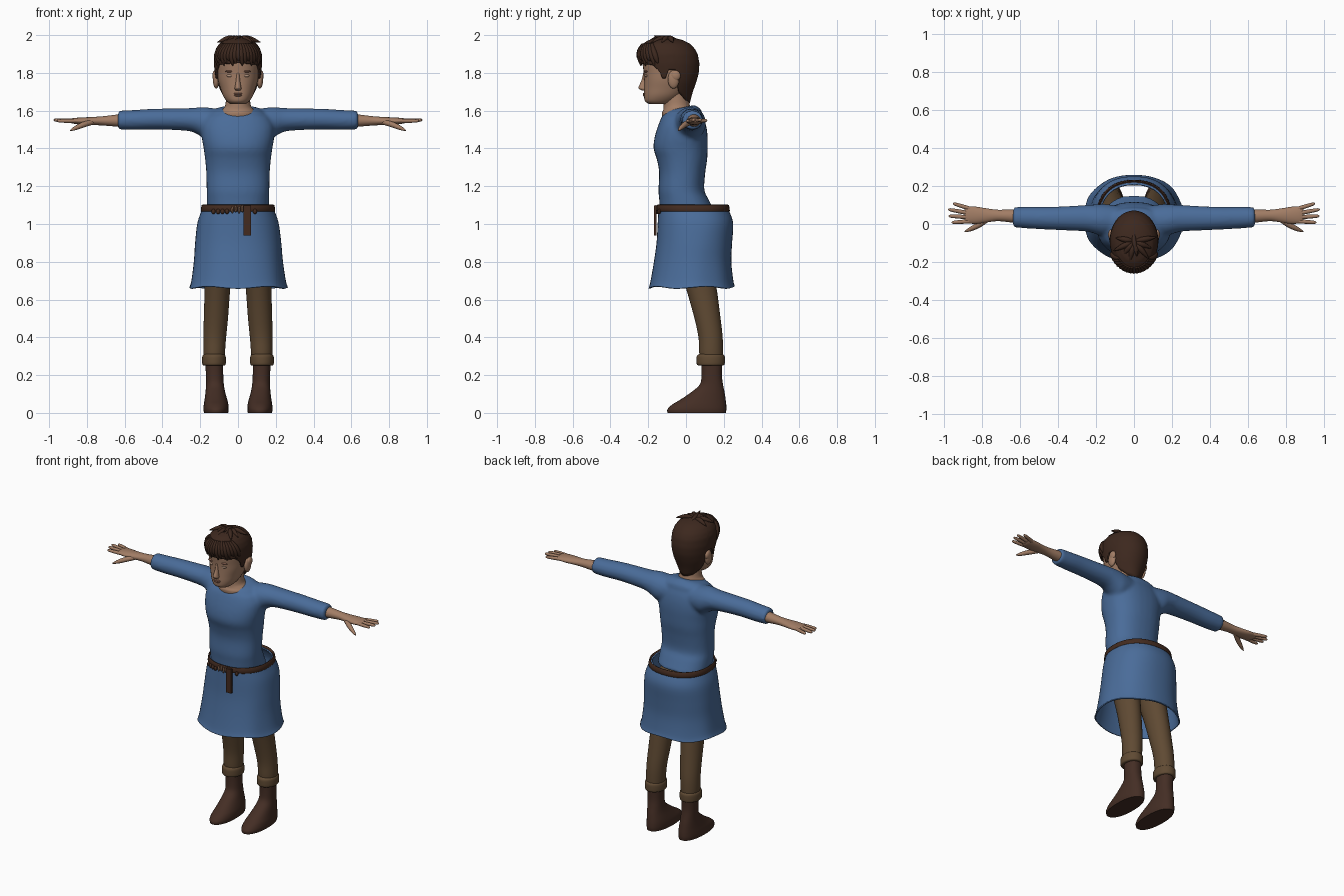
import bpy, bmesh, math
from mathutils import Vector as V

def mat(name, r, g, b):
    m = bpy.data.materials.new(name)
    m.diffuse_color = (r, g, b, 1)
    return m

SKIN = mat("skin", .36, .205, .13)
LIP = mat("lip", .29, .14, .095)
EYE = mat("eye", .43, .28, .20)
BLUE = mat("blue_cloth", .068, .15, .32)
HAIR = mat("dark_brown_hair", .046, .021, .013)
BOOT = mat("boot_leather", .058, .027, .018)
PANTS = mat("brown_wool", .115, .068, .033)
BELT = mat("belt_leather", .056, .024, .014)
BRONZE = mat("bronze", .24, .13, .08)

# ---------- helpers ----------
def build(name, parts, material, cap=True, thick=0):
    """Skin each list of rings (lists of points) into one object."""
    bm = bmesh.new()
    for rings in parts:
        vs = [[bm.verts.new(p) for p in r] for r in rings]
        n = len(vs[0])
        for a, b in zip(vs, vs[1:]):
            for i in range(n):
                j = (i + 1) % n
                bm.faces.new((a[i], a[j], b[j], b[i]))
        if cap:
            bm.faces.new(vs[0])
            bm.faces.new(vs[-1])
    bmesh.ops.recalc_face_normals(bm, faces=bm.faces)
    me = bpy.data.meshes.new(name)
    bm.to_mesh(me)
    bm.free()
    me.materials.append(material)
    me.shade_smooth()
    me.set_sharp_from_angle(angle=math.radians(50))
    ob = bpy.data.objects.new(name, me)
    bpy.context.collection.objects.link(ob)
    if thick:
        m = ob.modifiers.new("thickness", 'SOLIDIFY')
        m.thickness = thick
        m.offset = -1
    return ob

def spline(rows, k=4):
    """Catmull-Rom resampling of a table of rows."""
    out = []
    for i in range(len(rows) - 1):
        p0, p1 = rows[max(i - 1, 0)], rows[i]
        p2, p3 = rows[i + 1], rows[min(i + 2, len(rows) - 1)]
        for s in range(k):
            t = s / k
            out.append([.5 * (2*b + (c-a)*t + (2*a-5*b+4*c-d)*t*t + (3*b-a-3*c+d)*t**3)
                        for a, b, c, d in zip(p0, p1, p2, p3)])
    return out + [list(rows[-1])]

def oval(c, u, v, n=32, e=2.0):
    pts = []
    for i in range(n):
        a = 2 * math.pi * i / n
        ca, sa = math.cos(a), math.sin(a)
        pts.append(V(c) + V(u) * math.copysign(abs(ca)**(2/e), ca)
                   + V(v) * math.copysign(abs(sa)**(2/e), sa))
    return pts

def upright(rows, s=1, n=32, e=2.0, k=4, tilt=0, z_tilt=9):
    """Rows: z, x centre, front y, back y, half width."""
    return [oval((s*x, (a+b)/2, z), (w, 0, 0),
                 (0, (b-a)/2, tilt*(b-a)/2 if z > z_tilt else 0), n, e)
            for z, x, a, b, w in spline(rows, k)]

def sideways(rows, s, n=28, e=2.0):
    """Rows: x, y centre, z centre, half depth, half height."""
    return [oval((s*x, y, z), (0, a, 0), (0, 0, b), n, e) for x, y, z, a, b in spline(rows)]

def tube(rows, n=10):
    """Rows: x, y, z, radius."""
    rows = spline(rows, 3)
    d = (V(rows[-1][:3]) - V(rows[0][:3])).normalized()
    u = d.orthogonal().normalized()
    w = d.cross(u)
    return [oval(r[:3], u * r[3], w * r[3], n) for r in rows]

def ball(c, r, n=20):
    return [oval((c[0], c[1], c[2] + r[2]*math.cos(t)),
                 (r[0]*math.sin(t), 0, 0), (0, r[1]*math.sin(t), 0), n)
            for t in [.03 + (math.pi - .06)*i/12 for i in range(13)]]

def lookup(table, x):
    for p, q in zip(table, table[1:]):
        if x <= q[0]:
            t = max(0, (x - p[0]) / (q[0] - p[0]))
            return [a + (b - a)*t for a, b in zip(p[1:], q[1:])]
    return list(table[-1][1:])

# ---------- tunic: torso and sleeves fused ----------
torso = upright([(1.06, 0, -.137, .155, .165), (1.13, 0, -.142, .12, .166),
                 (1.18, 0, -.146, .097, .166), (1.27, 0, -.142, .102, .168),
                 (1.34, 0, -.154, .112, .174), (1.40, 0, -.172, .115, .182),
                 (1.46, 0, -.166, .115, .192), (1.52, 0, -.148, .107, .192),
                 (1.57, 0, -.128, .09, .165), (1.603, 0, -.115, .062, .125),
                 (1.615, 0, -.10, .045, .085)], e=2.3, tilt=.2, z_tilt=1.575)
sleeve = [(.05, .02, 1.53, .07, .07), (.15, .02, 1.528, .085, .088), (.2, .025, 1.542, .078, .076),
          (.25, .03, 1.552, .07, .062), (.35, .03, 1.555, .064, .057), (.45, .03, 1.555, .06, .055),
          (.55, .033, 1.551, .057, .053), (.635, .035, 1.55, .053, .05)]
tunic = build("tunic_top", [torso, sideways(sleeve, 1), sideways(sleeve, -1)], BLUE)
rm = tunic.modifiers.new("fuse", 'REMESH')
rm.mode, rm.voxel_size, rm.use_smooth_shade = 'VOXEL', .011, True
sm = tunic.modifiers.new("soften", 'SMOOTH')
sm.factor, sm.iterations = .5, 5

# ---------- skirt, open at the top behind the waist ----------
skirt = upright([(1.095, 0, -.145, .21, .182), (1.06, 0, -.147, .232, .197),
                 (1.0, 0, -.15, .25, .216), (.9, 0, -.156, .244, .228), (.8, 0, -.17, .24, .236),
                 (.7, 0, -.188, .25, .25), (.665, 0, -.198, .258, .26)], n=64, e=2.25)
for ring in skirt:
    f = max(0, (1.0 - ring[0].z) / .34)
    for i, p in enumerate(ring):
        a = 2 * math.pi * i / 64
        p.x *= 1 + .015 * f * math.cos(7*a)
        p.z += .006 * f**4 * math.sin(5*a)
build("skirt", [skirt], BLUE, cap=False, thick=.008)

# ---------- belt, strap and buckle bits ----------
belt = upright([(1.067, 0, -.150, .226, .193), (1.07, 0, -.156, .232, .197),
                (1.098, 0, -.154, .228, .193), (1.102, 0, -.149, .222, .188)], n=64, e=2.25, k=2)
build("belt", [belt], BELT, cap=False, thick=.012)
strap = [[V((x, y, z)) for x, y in ((.03, -.17), (.068, -.17), (.068, -.155), (.03, -.155))]
         for z in (1.098, 1.0, .94)]
build("belt_strap", [strap], BELT)
def belt_y(x):
    return .038 - .194 * (1 - (abs(x) / .196)**2.25)**(1 / 2.25)
build("buckle_pieces", [ball((x, belt_y(x) - .003, 1.075 + .006 * (i % 2)), (.007, .008, .019), 8)
                        for i, x in enumerate((-.03, -.012, .006, .022))], BRONZE)
build("belt_knots", [ball((x, belt_y(x) - .002, 1.066), (.011, .009, .014), 8)
                     for x in (-.13, -.105, -.082, -.058, .09)], BELT)

# ---------- legs, cuffs, boots ----------
leg = [(1.0, .09, -.1, .1, .08), (.85, .10, -.06, .13, .078), (.66, .109, .0, .162, .068),
       (.5, .117, .045, .183, .064), (.4, .123, .066, .194, .06), (.32, .126, .07, .196, .057),
       (.27, .126, .075, .195, .052)]
cuff = [(.25, .127, .07, .193, .052), (.256, .127, .058, .204, .061), (.28, .127, .056, .206, .063),
        (.302, .127, .058, .204, .061), (.312, .127, .07, .194, .052)]
boot = [(.28, .126, .08, .193, .047), (.2, .124, .082, .19, .046), (.15, .122, .073, .196, .047),
        (.11, .12, .028, .204, .052), (.07, .117, -.03, .21, .06), (.045, .116, -.072, .213, .065),
        (.02, .116, -.098, .214, .067), (0, .116, -.098, .211, .064)]

# ---------- hands ----------
arm = [(.6, .04, 1.548, .038, .036), (.66, .043, 1.547, .033, .03), (.72, .045, 1.546, .03, .024),
       (.78, .045, 1.545, .038, .021), (.83, .046, 1.545, .045, .019), (.875, .048, 1.546, .044, .014),
       (.89, .048, 1.546, .035, .008)]
fingers = [((.865, .014, 1.546), (.958, .008, 1.546)), ((.875, .036, 1.548), (.974, .042, 1.55)),
           ((.875, .058, 1.548), (.976, .077, 1.551)), ((.86, .08, 1.546), (.95, .108, 1.548))]

for s, side in ((1, "left"), (-1, "right")):
    build(side + "_trouser_leg", [upright(leg, s)], PANTS)
    build(side + "_cuff", [upright(cuff, s)], PANTS)
    build(side + "_boot", [upright(boot, s, e=2.2)], BOOT)
    hand = [sideways(arm, s)]
    for p, q in fingers:
        a, b = V(p), V(q)
        hand.append(tube([(s*c.x, c.y, c.z, r) for c, r in
                          ((a, .011), (a.lerp(b, .5), .0105), (a.lerp(b, .9), .008), (b, .002))]))
    hand.append(tube([(s*.77, .025, 1.54, .014), (s*.815, -.005, 1.527, .015),
                      (s*.86, -.028, 1.508, .011), (s*.888, -.04, 1.495, .003)]))
    build(side + "_forearm_and_hand", hand, SKIN)
    # ear, eye and brow ridge
    build(side + "_ear", [ball((s*.116, -.066, 1.765), (.017, .03, .048)),
                          ball((s*.122, -.055, 1.785), (.014, .026, .028))], SKIN)
    build(side + "_eye", [ball((s*.042, -.208, 1.785), (.018, .011, .008))], EYE)
    build(side + "_brow", [ball((s*.043, -.211, 1.808), (.026, .011, .006))], LIP)

# ---------- head ----------
head = upright([(1.635, 0, -.195, -.10, .04), (1.65, 0, -.217, -.06, .06), (1.68, 0, -.222, -.02, .08),
                (1.72, 0, -.222, .015, .094), (1.76, 0, -.222, .035, .106), (1.80, 0, -.224, .05, .112),
                (1.85, 0, -.23, .055, .116), (1.90, 0, -.232, .045, .11), (1.95, 0, -.2, .0, .08),
                (1.968, 0, -.14, -.06, .03)], e=2.15)
neck = upright([(1.54, 0, -.12, .03, .10), (1.585, 0, -.128, .035, .098), (1.605, 0, -.12, .03, .085),
                (1.63, 0, -.118, .02, .067), (1.7, 0, -.115, .01, .062)])
nose = upright([(1.8, 0, -.226, -.2, .008), (1.76, 0, -.236, -.2, .011), (1.728, 0, -.25, -.2, .016),
                (1.716, 0, -.249, -.2, .018), (1.706, 0, -.232, -.2, .012)], n=16)
build("head_and_neck", [head, neck, nose], SKIN)
build("lips", [ball((0, -.219, 1.69), (.025, .01, .005)),
               ball((0, -.219, 1.681), (.021, .01, .006))], LIP)

# ---------- hair cap with a hairline that follows the ears ----------
section = [(1.64, -.2, .02, .07), (1.70, -.225, .036, .10), (1.75, -.23, .054, .116),
           (1.80, -.235, .068, .123), (1.85, -.246, .071, .128), (1.90, -.248, .062, .126),
           (1.93, -.242, .045, .116), (1.955, -.228, .02, .099), (1.973, -.2, -.015, .072),
           (1.983, -.165, -.055, .042), (1.987, -.113, -.107, .002)]
line = [(0, 1.852), (55, 1.842), (68, 1.81), (74, 1.77), (81, 1.77), (86, 1.815), (102, 1.815),
        (108, 1.74), (118, 1.69), (140, 1.655), (180, 1.64)]

def hair_point(deg, z, grow=0):
    a, b, w = lookup(section, z)
    t = math.radians(deg)
    return V(((w + grow) * math.sin(t), (a + b)/2 - ((b - a)/2 + grow) * math.cos(t), z))

cap_rings = []
for i in range(29):
    f = (i / 28)**1.7
    cap_rings.append([hair_point(d, 1.987 - (1.987 - lookup(line, abs(d))[0]) * f)
                      for d in range(-180, 180, 3)])
build("hair", [cap_rings], HAIR, cap=False, thick=.012)

# fringe strands over the forehead
strands = []
for i, d in enumerate(range(-64, 65, 8)):
    low = 1.838 + .012 * (i % 3)
    path = [(d*.8, 1.955, .008), (d*.92, 1.92, .015), (d, 1.88, .015), (d + 3, low, .003)]
    strands.append(tube([(*hair_point(a, z, -.001), r) for a, z, r in path], 8))
build("fringe", strands, HAIR)

# pointed tufts fanning forward from the crown
tufts = []
for i, d in enumerate((-100, -65, -38, -12, 14, 40, 68, 100)):
    t, l = math.radians(d), .09 + .02 * (i % 2)
    path = ((0, 1.978, .005), (.35, 1.984, .014), (.7, 1.977, .013), (1.1, 1.962, .002))
    tufts.append(tube([(l*f*math.sin(t), -.09 - l*f*math.cos(t), z, r) for f, z, r in path], 8))
tufts.append(tube([(0, -.05, 1.975, .006), (.0, -.09, 1.985, .013), (.01, -.14, 1.99, .008),
                   (.015, -.17, 1.996, .002)], 8))
build("crown_tufts", tufts, HAIR)
